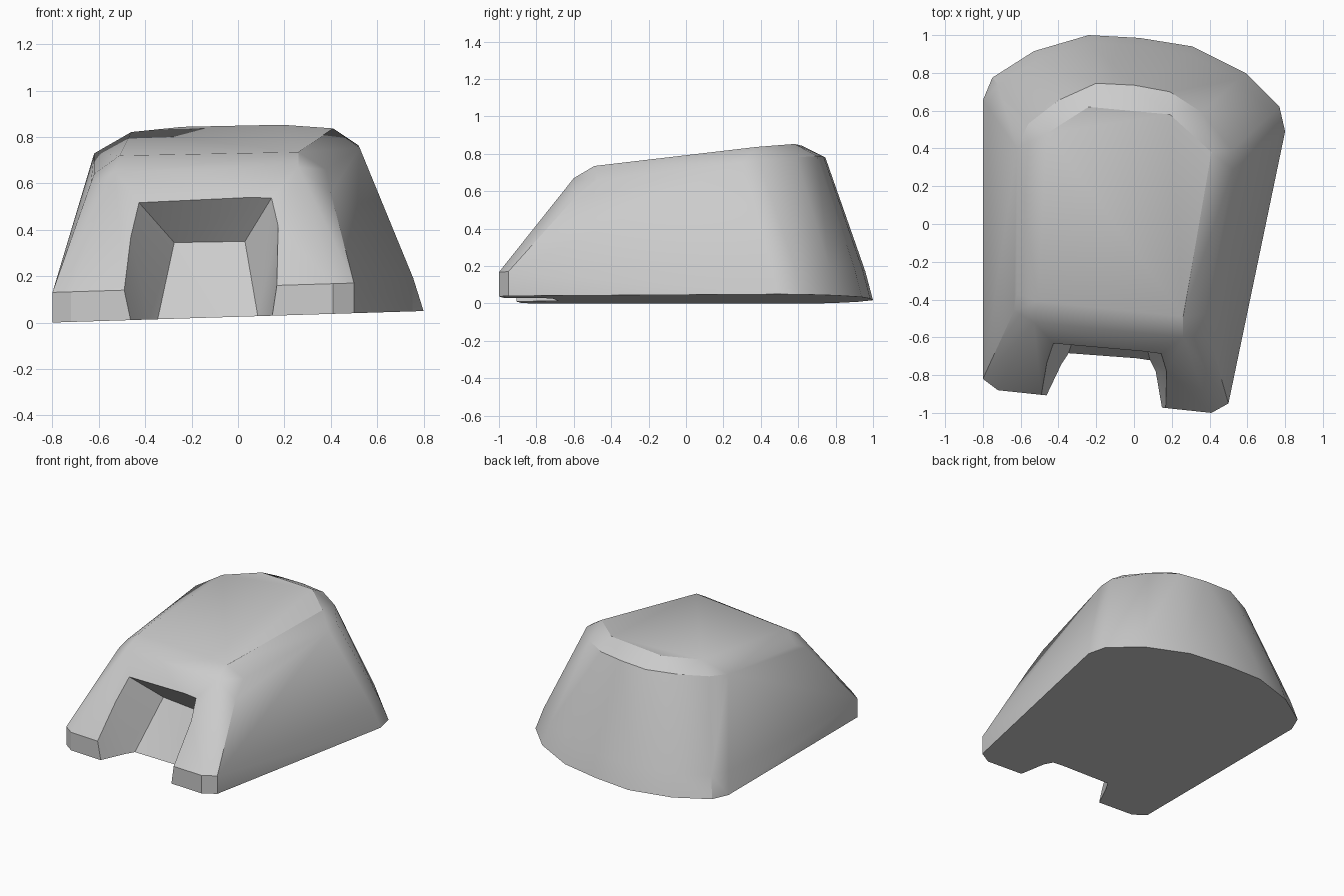
import bpy, bmesh, math
from mathutils import Vector

old = bpy.data.objects.get("Cube")
if old:
    bpy.data.objects.remove(old, do_unlink=True)

# Material
grey = bpy.data.materials.new("plain_grey")
grey.use_nodes = True
grey.diffuse_color = (0.6, 0.6, 0.6, 1)
grey.node_tree.nodes["Principled BSDF"].inputs["Base Color"].default_value = grey.diffuse_color


def hull_object(name, points):
    """Wrap a tight convex skin around the given points."""
    bm = bmesh.new()
    for p in points:
        bm.verts.new(p)
    result = bmesh.ops.convex_hull(bm, input=bm.verts[:])
    loose = [v for v in bm.verts if not v.link_faces]
    bmesh.ops.delete(bm, geom=loose, context="VERTS")
    bmesh.ops.dissolve_limit(bm, angle_limit=math.radians(1.5),
                             verts=bm.verts[:], edges=bm.edges[:])
    bmesh.ops.recalc_face_normals(bm, faces=bm.faces[:])
    mesh = bpy.data.meshes.new(name)
    bm.to_mesh(mesh)
    bm.free()
    mesh.materials.append(grey)
    obj = bpy.data.objects.new(name, mesh)
    bpy.context.collection.objects.link(obj)
    return obj


# The block leans slightly, so each level is a gently sloped plane
def on_base(x, y, lift=0.0):
    return Vector((x, y, 0.025 + 0.031 * x + lift))


def on_roof(x, y, drop=0.0):
    return Vector((x, y, 0.782 + 0.112 * y + 0.031 * x - drop))


# Rounded back: foot outline and matching shoulder outline
back_foot = [on_base(x, y) for x, y in (
    (.80, .49), (.77, .62), (.59, .80), (.31, .94), (.03, .985),
    (-.24, 1), (-.53, .915), (-.75, .775), (-.80, .655))]
back_shoulder = [on_roof(x, y, 0.078) for x, y in (
    (.525, .29), (.52, .39), (.36, .59), (.19, .70), (0, .735),
    (-.20, .745), (-.40, .655), (-.56, .53), (-.62, .40))]
back_bulge = []
for foot, shoulder in zip(back_foot, back_shoulder):
    p = foot.lerp(shoulder, 0.16)
    p.z = foot.z + (shoulder.z - foot.z) * 0.2
    back_bulge.append(p)

# Blunt front: vertical bumper with chamfered corners
front_outline = [(-.80, -.82), (-.72, -.88), (.41, -1), (.50, -.95)]
front_foot = [on_base(x, y) for x, y in front_outline]
front_lip = [on_base(x, y, 0.13) for x, y in front_outline]

# Top of the sloped front and its chamfered corners
brow = [Vector((-.53, -.52, .65)), Vector((.26, -.60, .67)),
        Vector((-.635, -.46, .60)), Vector((.40, -.60, .56)),
        on_roof(-.62, -.37, 0.08), on_roof(.38, -.475, 0.08)]

# Flat roof panel
roof = [on_roof(x, y) for x, y in (
    (-.51, -.41), (.26, -.49), (.41, .38), (.19, .58), (-.24, .62), (-.46, .48))]

body = hull_object("body", back_foot + back_bulge + back_shoulder
                   + front_foot + front_lip + brow + roof)

# Tapered notch: left then right side, each as (inner, outer) edges
notch_sides = [
    ((-.345, -.68, .02), (-.275, -.46, .345), (-.46, -.91, .01), (-.425, -.63, .515)),
    ((.085, -.72, .03), (.03, -.51, .35), (.14, -.97, .03), (.14, -.68, .53)),
]
notch_points = []
for side in notch_sides:
    in_low, in_top, out_low, out_top = map(Vector, side)
    far_low = in_low.lerp(out_low, 1.6)
    far_top = in_top.lerp(out_top, 1.6)
    # run the cutter below the underside
    notch_points += [in_top, in_top.lerp(in_low, 1.3), far_top, far_top.lerp(far_low, 1.3)]
cutter = hull_object("notch_cutter", notch_points)
cutter.hide_render = True

# Cut the notch and bake the result
cut = body.modifiers.new("notch", "BOOLEAN")
cut.operation = "DIFFERENCE"
cut.solver = "EXACT"
cut.object = cutter
bpy.ops.object.select_all(action="DESELECT")
body.select_set(True)
bpy.context.view_layer.objects.active = body
bpy.ops.object.modifier_apply(modifier=cut.name)
bpy.data.objects.remove(cutter, do_unlink=True)

bpy.ops.object.shade_smooth_by_angle(angle=math.radians(30))
